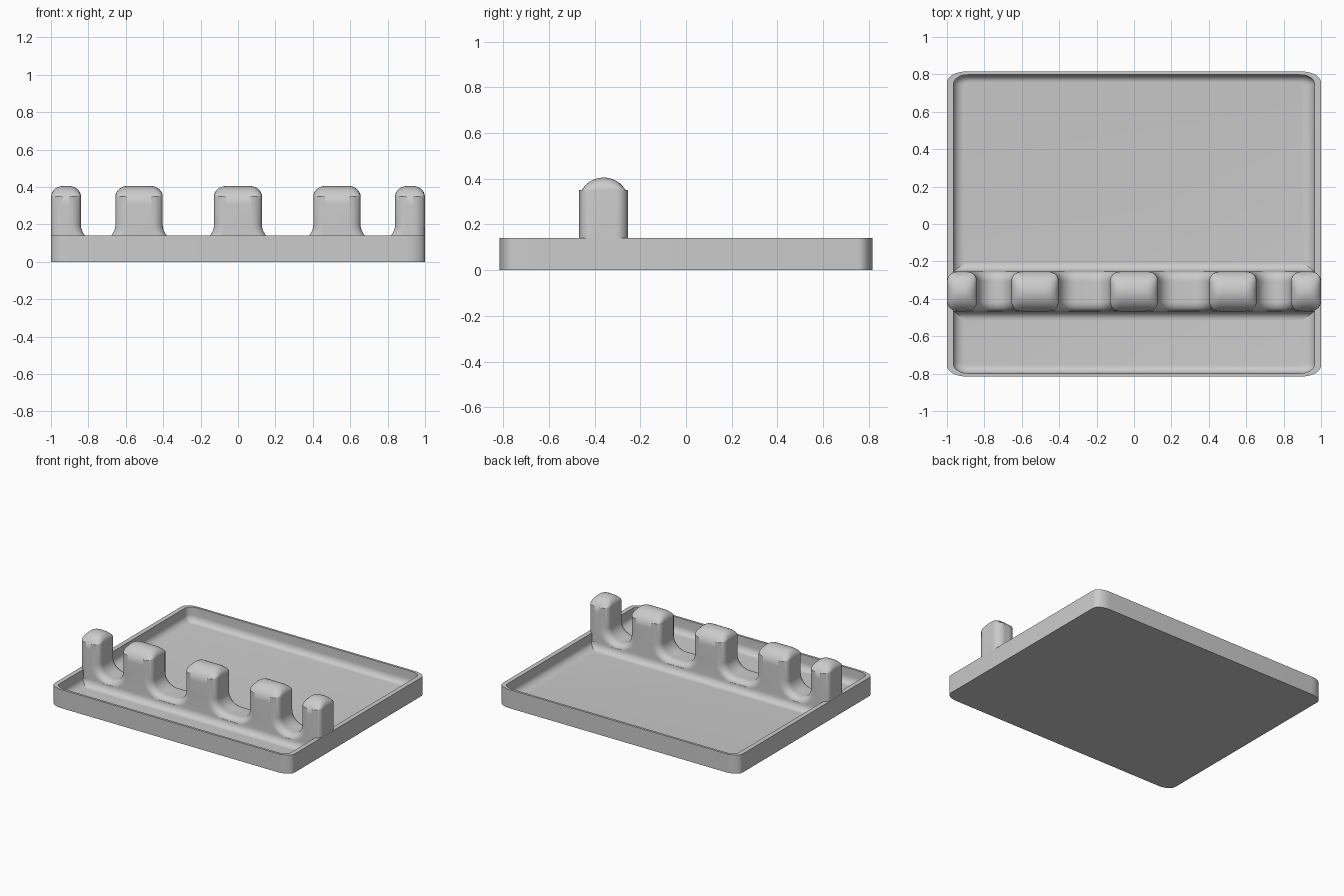
import bpy, bmesh
from math import sin, cos, pi, sqrt, radians

if "Cube" in bpy.data.objects:
    bpy.data.objects.remove(bpy.data.objects["Cube"])


def loft(name, rings):
    """Skin equal-length closed rings and cap both ends."""
    bm = bmesh.new()
    rows = [[bm.verts.new(p) for p in ring] for ring in rings]
    n = len(rows[0])
    for a, b in zip(rows, rows[1:]):
        for i in range(n):
            j = (i + 1) % n
            bm.faces.new((a[i], a[j], b[j], b[i]))
    bm.faces.new(rows[0])
    bm.faces.new(rows[-1])
    bmesh.ops.recalc_face_normals(bm, faces=bm.faces[:])
    mesh = bpy.data.meshes.new(name)
    bm.to_mesh(mesh)
    bm.free()
    obj = bpy.data.objects.new(name, mesh)
    bpy.context.collection.objects.link(obj)
    bpy.ops.object.select_all(action='DESELECT')
    obj.select_set(True)
    bpy.context.view_layer.objects.active = obj
    bpy.ops.object.shade_smooth_by_angle(angle=radians(35))
    return obj


def rounded_rect(hx, hy, rx, ry, z, seg=10):
    pts = []
    for q, (sx, sy) in enumerate(((1, 1), (-1, 1), (-1, -1), (1, -1))):
        for k in range(seg + 1):
            a = (q + k / seg) * pi / 2
            pts.append((sx * (hx - rx) + rx * cos(a), sy * (hy - ry) + ry * sin(a), z))
    return pts


# Tray: outer wall, thin rim, inner wall curving into the floor
FLOOR = 0.03
rings = [rounded_rect(1, 0.815, 0.1, 0.06, 0),
         rounded_rect(1, 0.815, 0.1, 0.06, 0.14),
         rounded_rect(0.965, 0.798, 0.075, 0.05, 0.14)]
for k in range(9):
    a = k / 8 * pi / 2
    d = 1 - cos(a)
    rings.append(rounded_rect(0.965 - 0.062 * d, 0.798 - 0.04 * d,
                              0.075 - 0.055 * d, 0.05 - 0.035 * d,
                              FLOOR + 0.05 * (1 - sin(a))))
loft("tray", rings)

# Divider: front outline with five posts joined by rounded saddles
YC, HALF, TOP, SADDLE, R = -0.36, 0.107, 0.405, 0.11, 0.09
posts = [(-0.999, -0.84), (-0.655, -0.403), (-0.128, 0.128),
         (0.403, 0.655), (0.84, 0.999)]
SEG = 8
outline = []  # x, z, normal x, top weight, saddle weight
outline.append((posts[0][0], 0.01, -1, 0, 0))
for i, (x0, x1) in enumerate(posts):
    if i > 0:
        for k in range(SEG + 1):
            a = k / SEG * pi / 2
            outline.append((x0 - R * (1 - sin(a)), SADDLE + R * (1 - cos(a)),
                            -sin(a), 0, cos(a)))
    for side, xe in ((-1, x0), (1, x1)):
        for k in range(SEG + 1):
            a = k / SEG * pi / 2
            a = a if side < 0 else pi / 2 - a
            outline.append((xe - side * 0.065 * (1 - cos(a)),
                            TOP - 0.055 * (1 - sin(a)), side * cos(a), sin(a), 0))
    if i < len(posts) - 1:
        for k in range(SEG + 1):
            a = (1 - k / SEG) * pi / 2
            outline.append((x1 + R * (1 - sin(a)), SADDLE + R * (1 - cos(a)),
                            sin(a), 0, cos(a)))
outline.append((posts[-1][1], 0.01, 1, 0, 0))

# The outline shrinks toward the front and back to round every edge
rings = []
for k in range(-14, 15):
    t = sin(k / 14 * pi / 2)
    dome = 0.1 * (1 - sqrt(max(0, 1 - t * t)))
    u = max(0, (abs(t) - 0.52) / 0.48)
    edge = 1 - sqrt(max(0, 1 - u * u))
    rings.append([(x - nx * 0.06 * edge, YC + HALF * t,
                   z - wt * dome - ws * 0.04 * edge)
                  for x, z, nx, wt, ws in outline])
loft("post_divider", rings)

# Concave fillets where the divider meets the floor
for side, label in ((-1, "front"), (1, "back")):
    y0 = YC + side * HALF
    profile = [(y0 - side * 0.02, FLOOR - 0.01), (y0 - side * 0.02, FLOOR + 0.05)]
    for k in range(9):
        a = k / 8 * pi / 2
        profile.append((y0 + side * 0.045 * (1 - cos(a)), FLOOR + 0.05 * (1 - sin(a))))
    profile.append((y0 + side * 0.045, FLOOR - 0.01))
    loft(label + "_divider_fillet",
         [[(x, y, z) for y, z in profile] for x in (-0.97, 0.97)])
